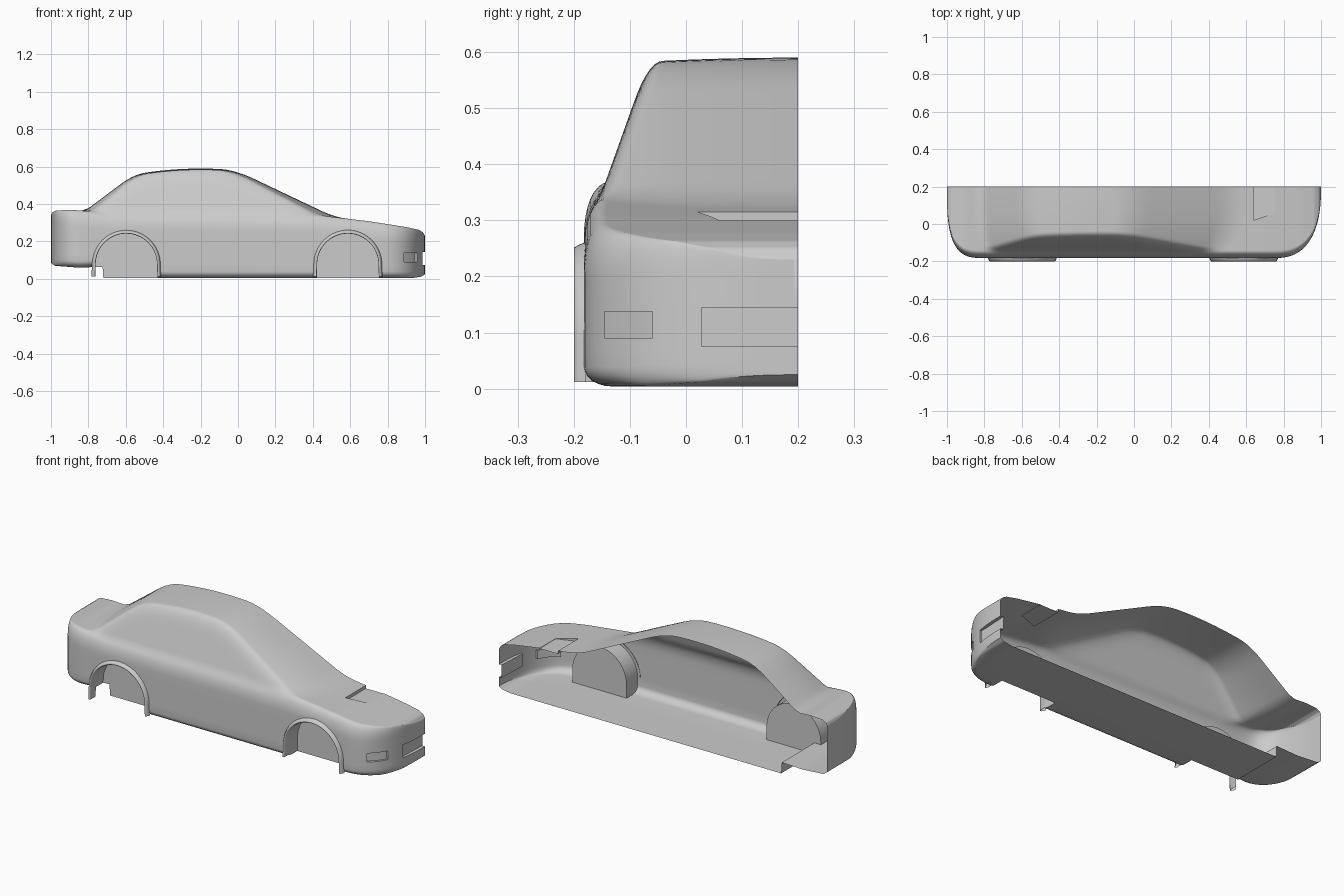
import bpy, bmesh, math

if "Cube" in bpy.data.objects:
    bpy.data.objects.remove(bpy.data.objects["Cube"])

CUT = 0.2          # open centre plane of the half shell
HALF = 0.382       # half width of the body


def lerp_table(x, pts):
    for (a, za), (b, zb) in zip(pts, pts[1:]):
        if x <= b:
            t = min(1, max(0, (x - a) / (b - a)))
            return za + (zb - za) * t
    return pts[-1][1]


def smin(a, b, k):
    h = max(k - abs(a - b), 0) / k
    return min(a, b) - h * h * k / 4


def smax(a, b, k):
    return -smin(-a, -b, k)


def make(name, verts, faces):
    me = bpy.data.meshes.new(name)
    me.from_pydata(verts, [], faces)
    bm = bmesh.new()
    bm.from_mesh(me)
    bmesh.ops.remove_doubles(bm, verts=bm.verts, dist=1e-5)
    bmesh.ops.recalc_face_normals(bm, faces=bm.faces)
    bm.to_mesh(me)
    bm.free()
    ob = bpy.data.objects.new(name, me)
    bpy.context.collection.objects.link(ob)
    return ob


def smooth(ob, angle=32):
    bpy.ops.object.select_all(action='DESELECT')
    ob.select_set(True)
    bpy.context.view_layer.objects.active = ob
    bpy.ops.object.shade_smooth_by_angle(angle=math.radians(angle))


def prism(name, pts, axis, lo, hi):
    """Extrude a 2D outline along z (outline in xy) or y (outline in xz)."""
    n = len(pts)
    put = (lambda p, h: (p[0], p[1], h)) if axis == 'z' else (lambda p, h: (p[0], h, p[1]))
    verts = [put(p, h) for h in (lo, hi) for p in pts]
    faces = [list(range(n)), list(range(n, 2 * n))]
    faces += [[i, (i + 1) % n, n + (i + 1) % n, n + i] for i in range(n)]
    ob = make(name, verts, faces)
    ob.hide_render = True
    return ob


# Side-view lines: deck and hood height, underside height
DECK = [(-1, .34), (-.993, .355), (-.975, .365), (-.9, .37), (-.8, .362), (-.7, .35),
        (0, .345), (.45, .338), (.7, .308), (.9, .277), (.965, .263), (.988, .25), (1, .23)]
UNDER = [(-1, .085), (-.98, .07), (-.85, .06), (-.724, .065), (-.72, .004),
         (.93, .004), (.98, .012), (1, .025)]


def top_z(x, y, z):
    """Blend the cabin over the deck height z."""
    s = min(1, (CUT - y) / .35)
    xf, xr = x + .08 * s ** 3, x - .05 * s ** 3
    roof = .59 - .25 * (x + .2) ** 2 - .012 * s ** 2
    cab = smin(roof, .345 - .475 * (xf - .485), .035)
    cab = smin(cab, .385 + .75 * (xr + .79), .04)
    cab = smin(cab, .345 + 2.8 * (y + .152), .07)
    return smax(z, cab, .025)


# Stations (x, width): rounded plan corners at tail and nose
def corner(x0, a, n, steps=26):
    out = []
    for i in range(steps + 1):
        t = math.pi / 2 * i / steps
        out.append((x0 + a * max(0, math.sin(t)) ** (2 / n),
                    max(.008, HALF * max(0, math.cos(t)) ** (2 / n))))
    return out


tail = corner(-.8, -.2, 3.2)[::-1]
nose = corner(.75, .25, 2.5)
mid = [(-.8 + 1.55 * i / 90, HALF) for i in range(1, 90)] + [(-.724, HALF), (-.7199, HALF)]
stations = sorted(tail + mid + nose)


def section(x, w):
    f = w / HALF
    yo, zb, zt = CUT - w, lerp_table(x, UNDER), lerp_table(x, DECK)
    pts = [(CUT, zb), (CUT - w * .5, zb)]
    for i in range(7):                                   # sill curve
        t = math.pi / 2 * i / 6
        pts.append((yo + .05 * f * (1 - math.sin(t)), zb + .035 * (1 - math.cos(t))))
    pts += [(yo, zb + .035 + (zt - .09 - zb - .035) * i / 5) for i in range(1, 5)]
    r = .09 * max(f, .2)
    for i in range(9):                                   # shoulder curve
        t = math.pi / 2 * i / 8
        pts.append((yo + .038 * f * (1 - math.cos(t)), zt - r + r * math.sin(t)))
    ys = yo + .038 * f
    pts += [(ys + (CUT - ys) * (i / 40) ** 1.3, zt) for i in range(1, 41)]
    return [(x, y, top_z(x, y, z) if k >= 17 else z) for k, (y, z) in enumerate(pts)]


# Body shell as a closed loft
rows = [section(*s) for s in stations]
n, m = len(rows[0]), len(rows)
faces = [[i * n + j, i * n + (j + 1) % n, (i + 1) * n + (j + 1) % n, (i + 1) * n + j]
         for i in range(m - 1) for j in range(n)]
faces += [list(range(n)), list(range((m - 1) * n, m * n))]
body = make("car_body", [v for r in rows for v in r], faces)

# Wheel arch outline
WHEELS = [("rear", -.597), ("front", .587)]
WZ = .078


def arch(cx, r, low, steps=32):
    pts = [(cx + r * math.cos(math.pi * i / steps), WZ + r * math.sin(math.pi * i / steps))
           for i in range(steps + 1)]
    return [(cx + r + .002, low)] + pts + [(cx - r - .002, low)]


# Cutters: wheel wells, hood vent, front lamp, front grille
cutters = [prism(k + "_well_cutter", arch(cx, .165, -.1), 'y', -.4, -.085) for k, cx in WHEELS]
cutters += [
    prism("hood_vent_cutter", [(.64, .02), (.752, .06), (.752, .3), (.64, .3)], 'z', .298, .4),
    prism("lamp_cutter", [(.864, -.145), (.915, -.105), (.946, -.06), (1.1, -.06), (1.1, -.145)],
          'z', .09, .138),
    prism("grille_cutter", [(.976, .028), (.988, .3), (1.1, .3), (1.1, .028)], 'z', .075, .145)]
for c in cutters:
    mod = body.modifiers.new(c.name, 'BOOLEAN')
    mod.operation, mod.solver, mod.object = 'DIFFERENCE', 'EXACT', c
bpy.context.view_layer.update()
body_mesh = bpy.data.meshes.new_from_object(body.evaluated_get(bpy.context.evaluated_depsgraph_get()))
body.modifiers.clear()
body.data = body_mesh
for c in cutters:
    bpy.data.objects.remove(c)

# Open the shell on the centre plane
bm = bmesh.new()
bm.from_mesh(body.data)
bmesh.ops.delete(bm, geom=[f for f in bm.faces if all(v.co.y > CUT - 1e-4 for v in f.verts)],
                 context='FACES')
bm.to_mesh(body.data)
bm.free()
smooth(body)

# Flared lips around the wheel wells
for k, cx in WHEELS:
    prof = [(0, -.15), (0, -.195), (.003, -.2), (.009, -.2), (.014, -.192), (.02, -.178)]
    loops = [[(x, y, z) for x, z in arch(cx, .164 + dr, .012)] for dr, y in prof]
    q = len(loops[0])
    fs = [[a * q + b, a * q + b + 1, (a + 1) * q + b + 1, (a + 1) * q + b]
          for a in range(len(prof) - 1) for b in range(q - 1)]
    smooth(make(k + "_arch_lip", [v for l in loops for v in l], fs), 60)
